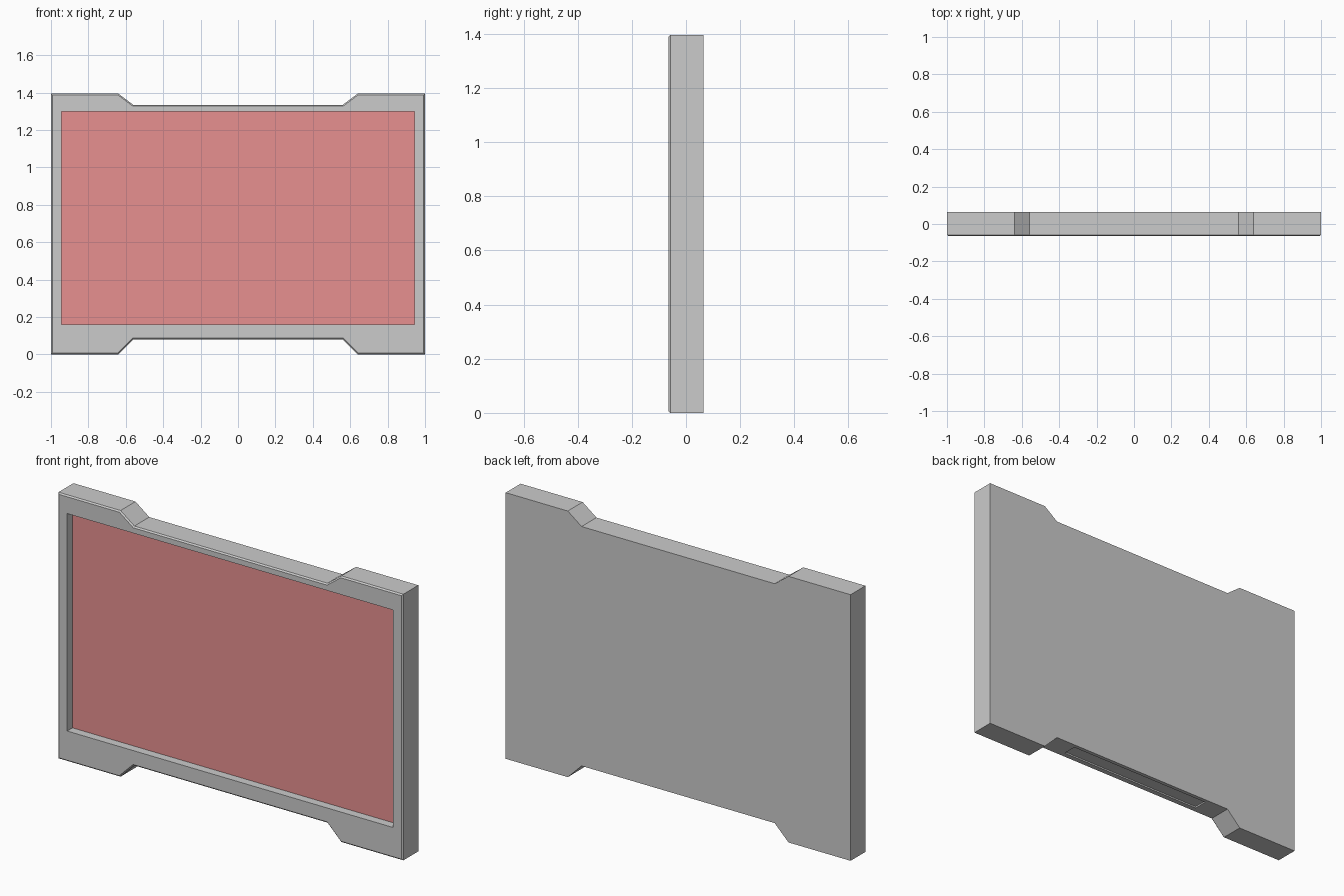
import bpy, bmesh
from mathutils import Vector

if "Cube" in bpy.data.objects:
    bpy.data.objects.remove(bpy.data.objects["Cube"])

Y = 0.065       # half depth
H = 1.395       # overall height
RECESS = 0.048  # depth of the screen opening


def finish(name, bm):
    bmesh.ops.recalc_face_normals(bm, faces=bm.faces)
    mesh = bpy.data.meshes.new(name)
    bm.to_mesh(mesh)
    bm.free()
    obj = bpy.data.objects.new(name, mesh)
    bpy.context.collection.objects.link(obj)
    return obj


def box(name, lo, hi):
    lo, hi = Vector(lo), Vector(hi)
    bm = bmesh.new()
    bmesh.ops.create_cube(bm, size=1)
    for v in bm.verts:
        v.co = (lo + hi) / 2 + v.co * (hi - lo)
    return finish(name, bm)


def cut(target, cutter):
    mod = target.modifiers.new("cut", 'BOOLEAN')
    mod.object = cutter
    mod.solver = 'EXACT'
    bpy.context.view_layer.objects.active = target
    bpy.ops.object.modifier_apply(modifier=mod.name)
    bpy.data.objects.remove(cutter)


# Frame body: mirrored outline with notched top and bottom, extruded backwards
half = [(0.56, 0.08), (0.64, 0), (1, 0), (1, H), (0.64, H), (0.56, 1.335)]
outline = half + [(-x, z) for x, z in reversed(half)]
bm = bmesh.new()
front = bm.faces.new([bm.verts.new((x, -Y, z)) for x, z in outline])
geom = bmesh.ops.extrude_face_region(bm, geom=[front], use_keep_orig=True)["geom"]
for v in geom:
    if isinstance(v, bmesh.types.BMVert):
        v.co.y = Y
# Small chamfer around the front rim
rim = [e for e in bm.edges if all(v.co.y < 0 for v in e.verts)]
bmesh.ops.recalc_face_normals(bm, faces=bm.faces)
bmesh.ops.bevel(bm, geom=rim, offset=0.007, segments=1, affect='EDGES')
frame = finish("frame", bm)

# Screen opening and shallow recess on the underside
cut(frame, box("opening_cutter", (-0.945, -0.2, 0.16), (0.945, -Y + RECESS, 1.30)))
cut(frame, box("underside_cutter", (-0.43, -0.03, 0.0), (0.43, 0.045, 0.088)))

# Screen panel seated at the back of the opening
screen = box("screen", (-0.945, -Y + RECESS - 0.004, 0.16),
             (0.945, -Y + RECESS + 0.004, 1.30))
red = bpy.data.materials.new("screen_red")
red.diffuse_color = (0.8, 0.28, 0.28, 1)
red.use_nodes = True
red.node_tree.nodes["Principled BSDF"].inputs["Base Color"].default_value = red.diffuse_color
screen.data.materials.append(red)
